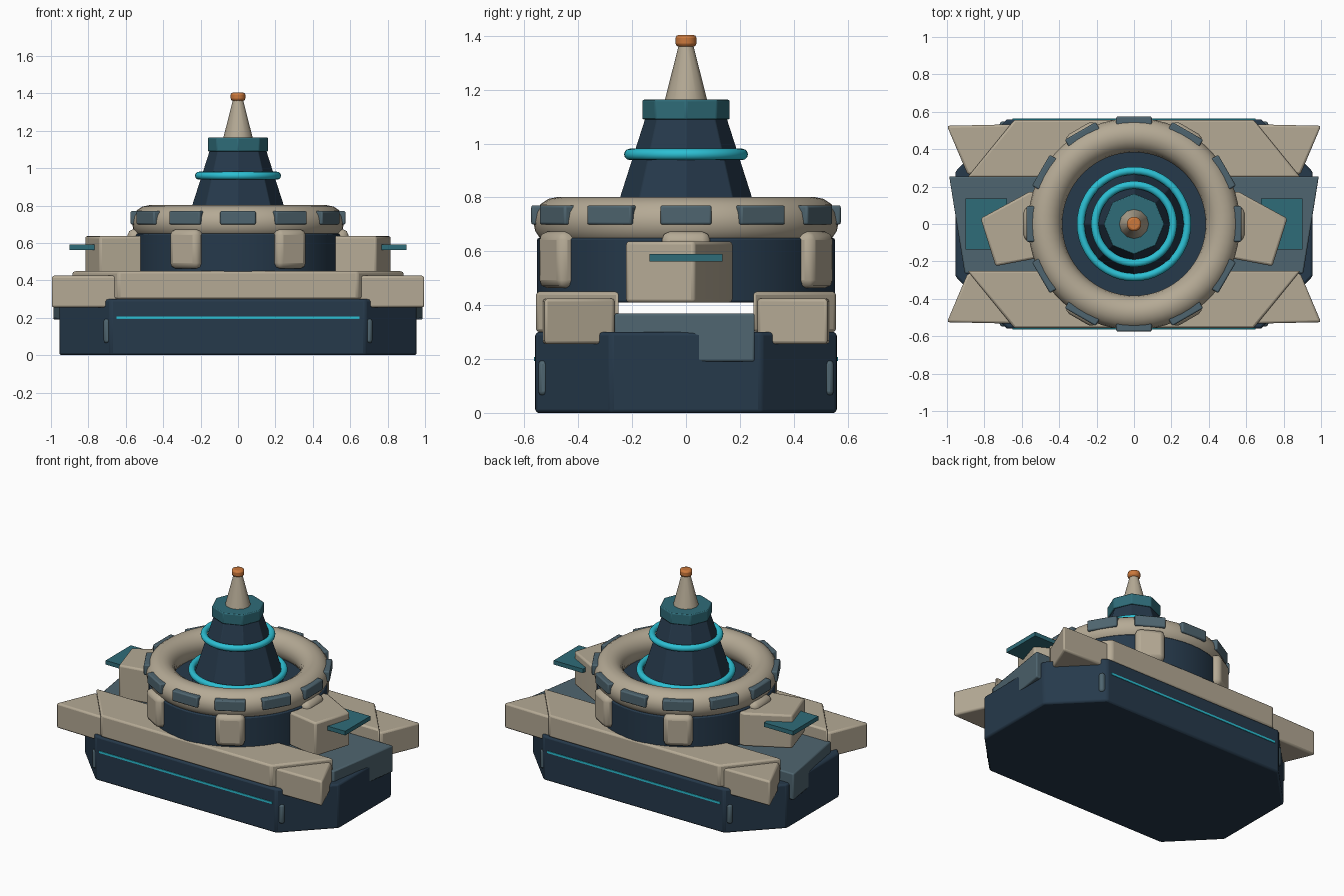
import bpy, bmesh, math
from mathutils import Matrix

if "Cube" in bpy.data.objects:
    bpy.data.objects.remove(bpy.data.objects["Cube"])


def material(name, rgb):
    m = bpy.data.materials.new(name)
    m.diffuse_color = (*rgb, 1)
    m.use_nodes = True
    m.node_tree.nodes["Principled BSDF"].inputs["Base Color"].default_value = m.diffuse_color
    return m


NAVY = material("navy", (0.019, 0.041, 0.070))
BEIGE = material("beige", (0.46, 0.40, 0.30))
SLATE = material("slate", (0.078, 0.130, 0.160))
TEAL = material("teal", (0.028, 0.150, 0.190))
CYAN = material("cyan", (0.025, 0.52, 0.65))
ORANGE = material("orange", (0.60, 0.19, 0.045))


def finish(name, bm, mat, bevel=0.0, smooth=True):
    bmesh.ops.recalc_face_normals(bm, faces=bm.faces)
    me = bpy.data.meshes.new(name)
    bm.to_mesh(me)
    bm.free()
    me.materials.append(mat)
    ob = bpy.data.objects.new(name, me)
    bpy.context.collection.objects.link(ob)
    bpy.context.view_layer.objects.active = ob
    if bevel:
        mod = ob.modifiers.new("bevel", 'BEVEL')
        mod.width = bevel
        mod.segments = 2
        mod.limit_method = 'ANGLE'
    if smooth:
        bpy.ops.object.select_all(action='DESELECT')
        ob.select_set(True)
        bpy.ops.object.shade_smooth_by_angle(angle=math.radians(32))
    return ob


def prism(name, outline, z0, z1, mat, bevel=0.0, sx=1, sy=1):
    """Extrude a plan outline upward; sx and sy mirror it."""
    bm = bmesh.new()
    low = [bm.verts.new((x * sx, y * sy, z0)) for x, y in outline]
    high = [bm.verts.new((x * sx, y * sy, z1)) for x, y in outline]
    bm.faces.new(low)
    bm.faces.new(high)
    n = len(low)
    for i in range(n):
        j = (i + 1) % n
        bm.faces.new((low[i], low[j], high[j], high[i]))
    return finish(name, bm, mat, bevel)


def box(name, center, size, mat, bevel=0.0, turn=0.0):
    """Box placed at center, then turned about the vertical axis of the model."""
    bm = bmesh.new()
    m = Matrix.Rotation(turn, 4, 'Z') @ Matrix.Translation(center) @ Matrix.Diagonal((*size, 1))
    bmesh.ops.create_cube(bm, size=1, matrix=m)
    return finish(name, bm, mat, bevel)


def frustum(name, r0, r1, z0, z1, sides, mat, bevel=0.0):
    bm = bmesh.new()
    bmesh.ops.create_cone(bm, cap_ends=True, segments=sides, radius1=r0, radius2=r1,
                          depth=z1 - z0, matrix=Matrix.Translation((0, 0, (z0 + z1) / 2)))
    return finish(name, bm, mat, bevel)


def ring(name, major, minor, z, mat, n=64, k=16):
    bm = bmesh.new()
    loops = []
    for i in range(n):
        a = 2 * math.pi * i / n
        loop = []
        for j in range(k):
            b = 2 * math.pi * j / k
            r = major + minor * math.cos(b)
            loop.append(bm.verts.new((r * math.cos(a), r * math.sin(a), z + minor * math.sin(b))))
        loops.append(loop)
    for i in range(n):
        p, q = loops[i], loops[(i + 1) % n]
        for j in range(k):
            bm.faces.new((p[j], q[j], q[(j + 1) % k], p[(j + 1) % k]))
    return finish(name, bm, mat)


# Octagonal hull
corner = [(0.955, 0.28), (0.68, 0.56)]
hull = corner + [(-x, y) for x, y in corner[::-1]]
hull += [(-x, -y) for x, y in hull]
prism("hull", hull, 0.0, 0.30, NAVY, 0.012)

# Deck beams, corner pods, hull stripes and corner vents
beam = [(-0.89, 0.25), (0.89, 0.25), (0.64, 0.557), (-0.64, 0.557)]
pod = [(0.55, 0.535), (1.0, 0.525), (0.89, 0.265), (0.55, 0.265)]
for sy in (-1, 1):
    prism("deck_beam", beam, 0.30, 0.45, BEIGE, 0.012, sy=sy)
    box("hull_stripe", (0, sy * 0.56, 0.20), (1.30, 0.008, 0.014), CYAN)
    for sx in (-1, 1):
        prism("corner_pod", pod, 0.255, 0.425, BEIGE, 0.012, sx, sy)
        box("corner_vent", (sx * 0.698, sy * 0.53, 0.13), (0.04, 0.036, 0.13), SLATE, 0.014)

# End decks, side cabins and fins
deck = [(0.35, -0.265), (0.905, -0.265), (0.988, 0.255), (0.35, 0.255)]
cabin = [(0.45, -0.17), (0.74, -0.225), (0.82, 0.03), (0.56, 0.172), (0.45, 0.172)]
for sx in (-1, 1):
    prism("end_deck", deck, 0.19, 0.37, SLATE, 0.008, sx)
    prism("side_cabin", cabin, 0.41, 0.637, BEIGE, 0.012, sx)
    box("side_fin", (sx * 0.79, 0, 0.577), (0.22, 0.27, 0.028), TEAL)

# Drum with six buttresses
frustum("drum", 0.553, 0.553, 0.41, 0.65, 48, NAVY, 0.008)
for i in range(6):
    box("drum_buttress", (0.54, 0, 0.568), (0.10, 0.18, 0.21), BEIGE, 0.03, i * math.pi / 3)

# Large collar ring with twelve plates
ring("collar_ring", 0.475, 0.092, 0.71, BEIGE)
for i in range(12):
    box("collar_plate", (0.535, 0, 0.735), (0.08, 0.19, 0.072), SLATE, 0.008, i * math.pi / 6)

# Eight-sided tower with glowing rings, cap, spire and tip
frustum("tower", 0.297, 0.150, 0.64, 1.10, 8, NAVY, 0.004)
ring("lower_glow_ring", 0.285, 0.021, 0.72, CYAN, 48, 12)
ring("upper_glow_ring", 0.209, 0.021, 0.96, CYAN, 48, 12)
frustum("tower_cap", 0.163, 0.163, 1.09, 1.163, 8, TEAL, 0.006)
frustum("spire", 0.079, 0.026, 1.16, 1.37, 12, BEIGE)
frustum("spire_tip", 0.039, 0.039, 1.36, 1.404, 16, ORANGE, 0.012)
